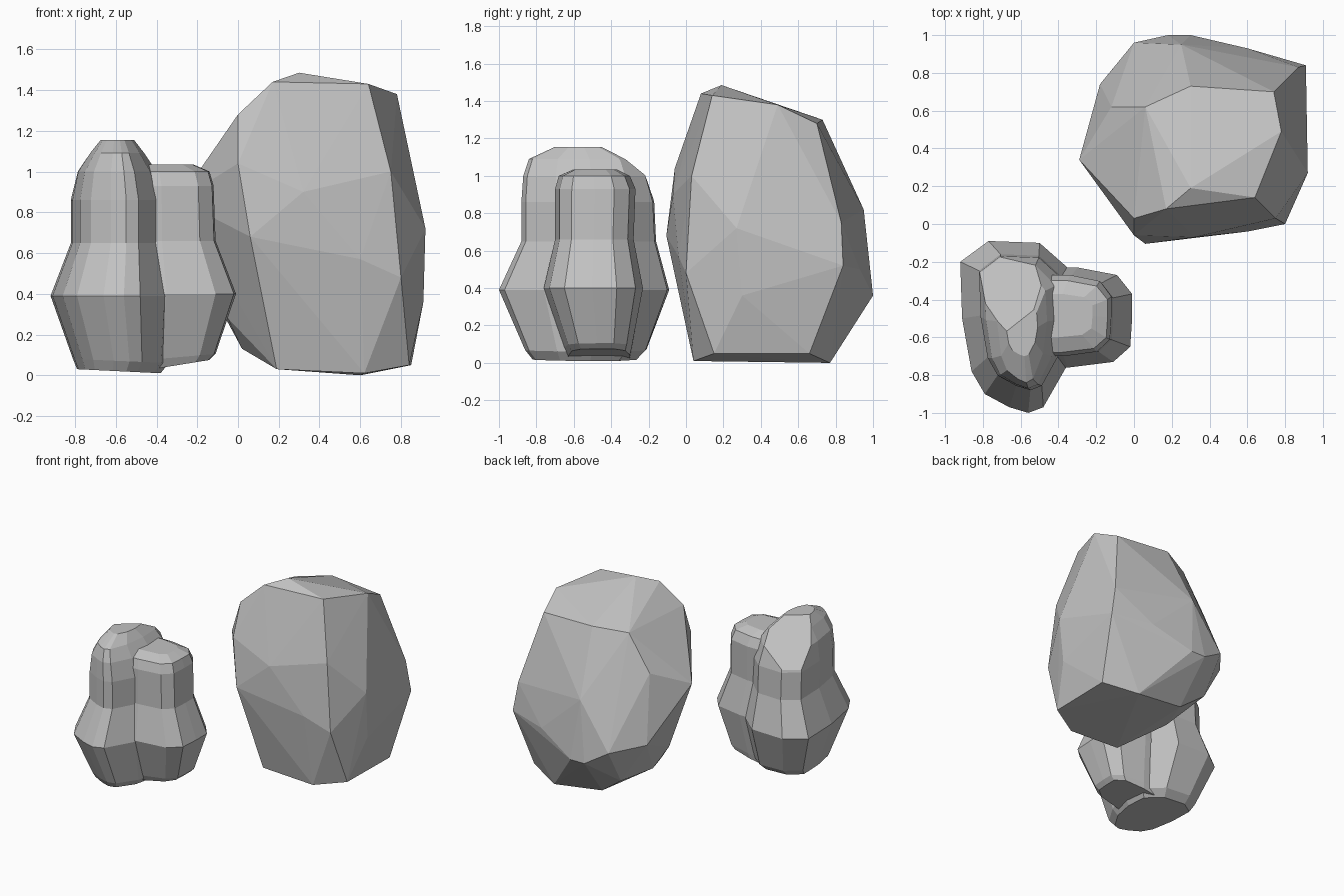
import bpy, bmesh

grey = bpy.data.materials.new("stone grey")
grey.diffuse_color = (0.54, 0.54, 0.54, 1)


def finish(name, bm):
    bmesh.ops.recalc_face_normals(bm, faces=bm.faces)
    me = bpy.data.meshes.new(name)
    bm.to_mesh(me)
    bm.free()
    me.materials.append(grey)
    bpy.context.collection.objects.link(bpy.data.objects.new(name, me))


def loft(name, outline, rings, cut=None):
    """Stack an outline, fitted to (z, xmin, xmax, ymin, ymax, tilt) at each level."""
    xs, ys = zip(*outline)
    x0, x1, y0, y1 = min(xs), max(xs), min(ys), max(ys)
    bm = bmesh.new()
    loops = []
    for z, a, b, c, d, tilt in rings:
        loop = []
        for x, y in outline:
            u, v = (x - x0) / (x1 - x0), (y - y0) / (y1 - y0)
            loop.append(bm.verts.new((a + u * (b - a), c + v * (d - c), z + tilt * (u - 0.5))))
        loops.append(loop)
    n = len(outline)
    for lo, hi in zip(loops, loops[1:]):
        for i in range(n):
            j = (i + 1) % n
            bm.faces.new((lo[i], lo[j], hi[j], hi[i]))
    bm.faces.new(loops[0][::-1])
    bm.faces.new(loops[-1])
    if cut:  # slice off a slanted shoulder and close it
        res = bmesh.ops.bisect_plane(bm, geom=bm.verts[:] + bm.edges[:] + bm.faces[:],
                                     plane_co=cut[0], plane_no=cut[1], clear_outer=True)
        edges = [e for e in res['geom_cut'] if isinstance(e, bmesh.types.BMEdge)]
        bmesh.ops.contextual_create(bm, geom=edges)
    finish(name, bm)


# large boulder: faceted hull through its corner points
boulder = [
    # foot
    (0.19, 0.04, 0.03), (0.62, 0.04, 0.01), (0.84, 0.15, 0.05), (0.85, 0.66, 0.05),
    (0.60, 0.77, 0.0), (0.20, 0.75, 0.05), (0.02, 0.38, 0.13), (0.01, 0.79, 0.19),
    # belly
    (0.06, -0.105, 0.68), (0.60, -0.04, 0.57), (0.80, 0.0, 0.48), (0.92, 0.27, 0.72),
    (0.91, 0.30, 0.36), (0.91, 0.84, 0.52), (0.60, 0.93, 0.50), (0.30, 1.0, 0.36),
    (0.18, 1.0, 0.36), (0.0, 0.96, 0.47), (-0.18, 0.74, 0.50), (-0.29, 0.34, 0.86),
    (-0.05, 0.28, 0.28), (0.87, 0.83, 0.75),
    # shoulders
    (0.0, -0.06, 1.04), (0.32, -0.07, 0.9), (0.75, 0.03, 1.0), (0.83, 0.73, 0.97),
    (0.25, 0.95, 0.82), (0.0, 0.03, 1.28), (-0.12, 0.62, 1.0),
    # crown
    (0.17, 0.08, 1.44), (0.30, 0.19, 1.485), (0.64, 0.14, 1.43), (0.78, 0.49, 1.38),
    (0.74, 0.70, 1.28), (0.30, 0.73, 1.30), (0.06, 0.62, 1.27),
]
bm = bmesh.new()
for p in boulder:
    bm.verts.new(p)
bmesh.ops.convex_hull(bm, input=bm.verts[:])
loose = [v for v in bm.verts if not v.link_faces]
bmesh.ops.delete(bm, geom=loose, context='VERTS')
finish("large_boulder", bm)

# taller lobe of the small twin rock, sloping down at its back left
loft("tall_lobe",
     [(-0.92, -0.20), (-0.91, -0.50), (-0.86, -0.78), (-0.79, -0.90), (-0.66, -0.97),
      (-0.56, -1.0), (-0.48, -0.97), (-0.36, -0.76), (-0.31, -0.50), (-0.33, -0.25),
      (-0.50, -0.10), (-0.77, -0.09)],
     [(0.02, -0.79, -0.38, -0.82, -0.26, -0.02),
      (0.07, -0.81, -0.34, -0.86, -0.21, -0.02),
      (0.39, -0.92, -0.31, -1.0, -0.09, 0),
      (0.65, -0.82, -0.36, -0.88, -0.16, 0),
      (0.86, -0.82, -0.36, -0.88, -0.17, 0),
      (1.0, -0.79, -0.40, -0.87, -0.21, 0),
      (1.09, -0.73, -0.46, -0.84, -0.25, 0),
      (1.155, -0.68, -0.51, -0.70, -0.42, 0)],
     cut=((-0.80, -0.25, 0.88), (-0.52, 0.66, 1.0)))

# shorter lobe growing out of its right side
loft("short_lobe",
     [(-0.45, -0.23), (-0.45, -0.76), (-0.35, -0.76), (-0.11, -0.73), (-0.02, -0.65),
      (-0.01, -0.50), (-0.01, -0.37), (-0.09, -0.27), (-0.30, -0.23)],
     [(0.05, -0.45, -0.14, -0.63, -0.30, 0.05),
      (0.09, -0.45, -0.11, -0.65, -0.29, 0.03),
      (0.40, -0.45, -0.01, -0.76, -0.23, 0),
      (0.66, -0.45, -0.11, -0.70, -0.28, 0),
      (0.93, -0.45, -0.12, -0.70, -0.27, 0),
      (1.0, -0.46, -0.14, -0.68, -0.30, 0),
      (1.035, -0.46, -0.22, -0.60, -0.37, 0)])
